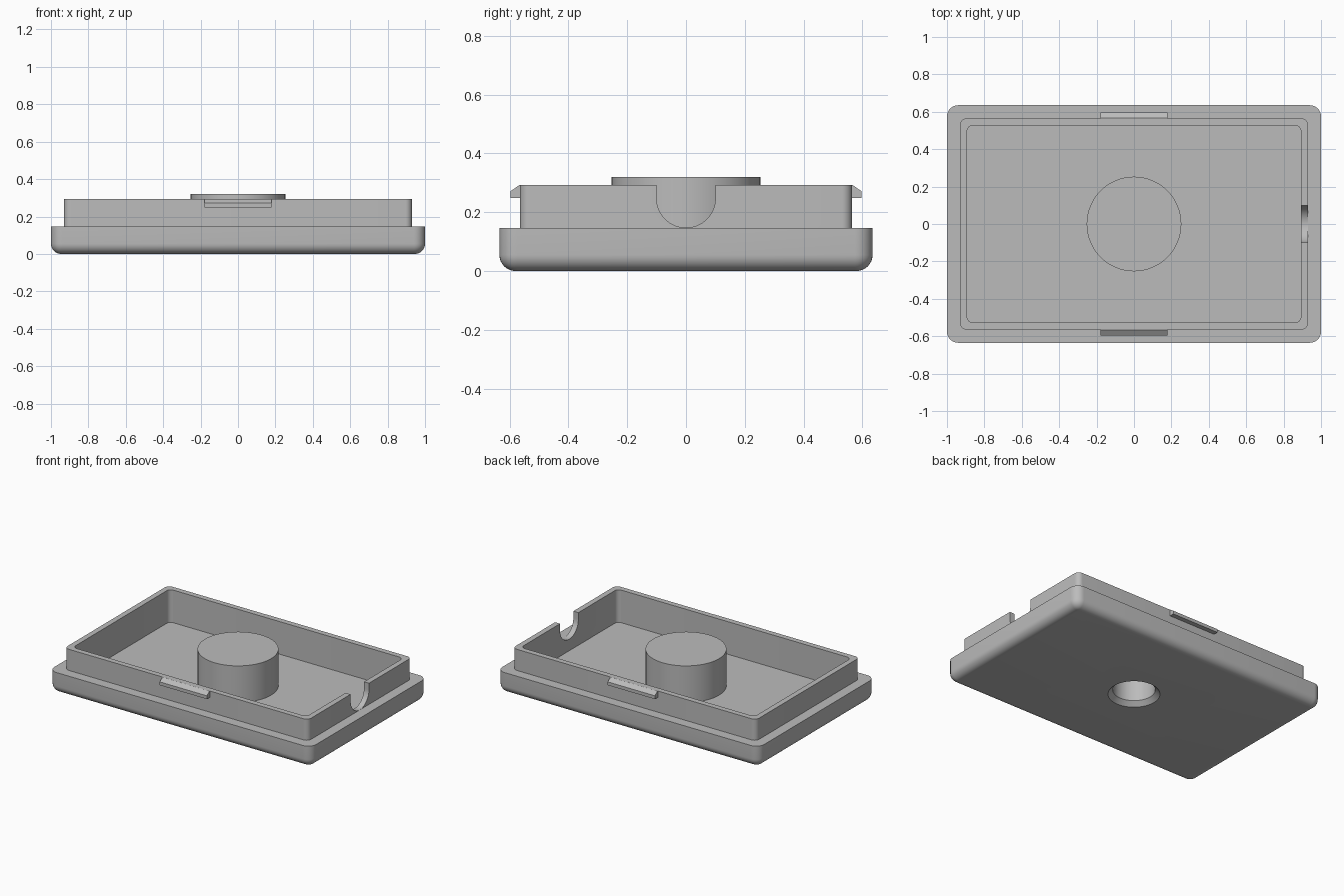
import bpy, bmesh, math
from mathutils import Matrix

cube = bpy.data.objects.get("Cube")
if cube:
    bpy.data.objects.remove(cube)

grey = bpy.data.materials.new("light grey plastic")
grey.use_nodes = True
colour = (0.5, 0.5, 0.5, 1)
grey.diffuse_color = colour
grey.node_tree.nodes["Principled BSDF"].inputs["Base Color"].default_value = colour


def finish(name, bm, helper=False):
    bmesh.ops.recalc_face_normals(bm, faces=bm.faces)
    mesh = bpy.data.meshes.new(name)
    bm.to_mesh(mesh)
    bm.free()
    mesh.materials.append(grey)
    ob = bpy.data.objects.new(name, mesh)
    bpy.context.collection.objects.link(ob)
    if helper:
        ob.hide_render = True
        ob.hide_set(True)
    return ob


def rounded_rect(hx, hy, r, z, steps=8):
    """Outline of a rectangle with rounded corners at height z."""
    pts = []
    for corner, (sx, sy) in enumerate([(1, 1), (-1, 1), (-1, -1), (1, -1)]):
        for i in range(steps + 1):
            a = (corner + i / steps) * math.pi / 2
            pts.append((sx * (hx - r) + r * math.cos(a),
                        sy * (hy - r) + r * math.sin(a), z))
    return pts


def circle(r, z, n=64):
    return [(r * math.cos(2 * math.pi * i / n), r * math.sin(2 * math.pi * i / n), z)
            for i in range(n)]


def loft(name, outlines, helper=False):
    """Skin a stack of matching outlines and cap both ends."""
    bm = bmesh.new()
    rings = [[bm.verts.new(p) for p in o] for o in outlines]
    for a, b in zip(rings, rings[1:]):
        for i in range(len(a)):
            j = (i + 1) % len(a)
            bm.faces.new((a[i], a[j], b[j], b[i]))
    bm.faces.new(rings[0])
    bm.faces.new(rings[-1])
    return finish(name, bm, helper)


def prism(name, pts, matrix, length, helper=False):
    """Extrude a flat profile, centred along its own z, then place it."""
    bm = bmesh.new()
    low = [bm.verts.new((u, v, -length / 2)) for u, v in pts]
    face = bm.faces.new(low)
    out = bmesh.ops.extrude_face_region(bm, geom=[face])
    moved = [g for g in out["geom"] if isinstance(g, bmesh.types.BMVert)]
    bmesh.ops.translate(bm, verts=moved, vec=(0, 0, length))
    bmesh.ops.transform(bm, matrix=matrix, verts=bm.verts)
    return finish(name, bm, helper)


# Main dimensions
HX, HY, CORNER, FILLET = 1.0, 0.635, 0.06, 0.055
SHELF, RIM, FLOOR, BOSS_TOP = 0.147, 0.293, 0.068, 0.32

# Tray: rounded underside, shelf, raised lip, inner walls and floor
sections = []
for i in range(9):
    a = i / 8 * math.pi / 2
    inset = FILLET * (1 - math.sin(a))
    sections.append((inset, CORNER - inset, FILLET * (1 - math.cos(a))))
sections += [(0, CORNER, SHELF), (0.07, 0.035, SHELF), (0.07, 0.035, RIM),
             (0.108, 0.03, RIM), (0.108, 0.03, FLOOR)]
tray = loft("tray", [rounded_rect(HX - d, HY - d, r, z) for d, r, z in sections])

# Helpers: central boss, chamfered bore and U-shaped cable notch
boss = loft("boss_helper", [circle(0.253, FLOOR - 0.02), circle(0.253, BOSS_TOP)], True)
bore = loft("bore_cutter", [circle(0.173, -0.01), circle(0.133, 0.03),
                            circle(0.133, 0.27)], True)
u_shape = [(0.1, 0.4), (-0.1, 0.4)]
for i in range(33):
    a = math.pi * (1 + i / 32)
    u_shape.append((0.1 * math.cos(a), SHELF + 0.1005 + 0.1 * math.sin(a)))
along_x = Matrix(((0, 0, 1, 0), (1, 0, 0, 0), (0, 1, 0, 0), (0, 0, 0, 1)))
notch = prism("notch_cutter", u_shape, Matrix.Translation((0.91, 0, 0)) @ along_x, 0.12, True)

for helper, operation in ((boss, "UNION"), (bore, "DIFFERENCE"), (notch, "DIFFERENCE")):
    mod = tray.modifiers.new(helper.name, "BOOLEAN")
    mod.operation = operation
    mod.solver = "EXACT"
    mod.object = helper

# Snap clips on the long sides
clip_profile = [(0.555, 0.249), (0.597, 0.249), (0.597, 0.272), (0.566, RIM), (0.555, RIM - 0.001)]
for side, label in ((-1, "front_clip"), (1, "back_clip")):
    prism(label, clip_profile, Matrix.Diagonal((1, side, 1, 1)) @ along_x, 0.36)

# Smooth the rounded areas and keep the edges sharp
bpy.ops.object.select_all(action="DESELECT")
tray.select_set(True)
bpy.context.view_layer.objects.active = tray
for mod in list(tray.modifiers):
    bpy.ops.object.modifier_apply(modifier=mod.name)
bpy.ops.object.shade_smooth_by_angle(angle=math.radians(30))
for helper in (boss, bore, notch):
    bpy.data.objects.remove(helper)
